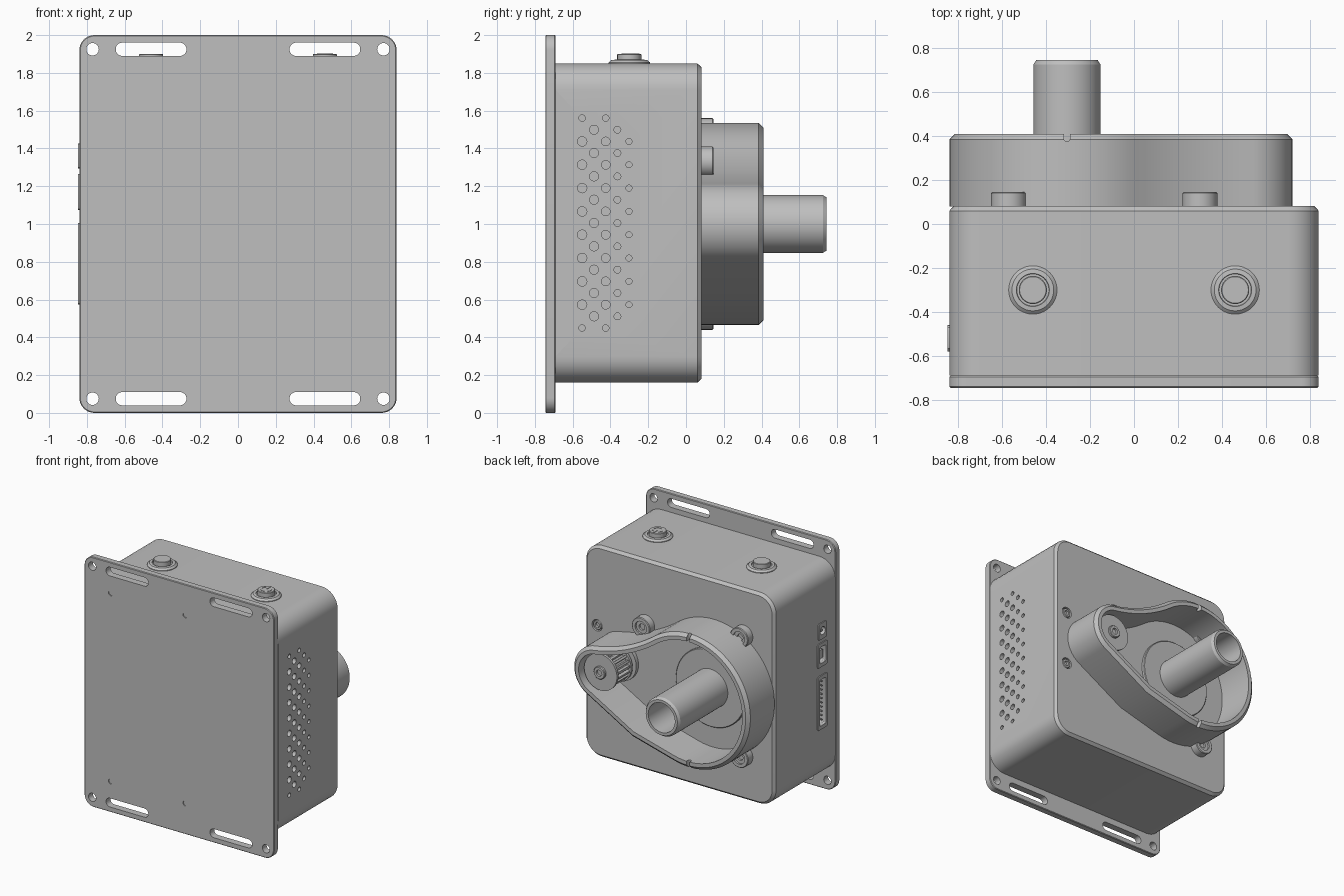
import bpy, bmesh
from math import sin, cos, pi, radians, atan2, acos, hypot, sqrt

cube = bpy.data.objects.get("Cube")
if cube:
    bpy.data.objects.remove(cube, do_unlink=True)

grey = bpy.data.materials.new("plain grey")
grey.use_nodes = True
GREY = (0.52, 0.52, 0.52, 1)
grey.diffuse_color = GREY
grey.node_tree.nodes["Principled BSDF"].inputs["Base Color"].default_value = GREY


# ---- outlines in a flat (u, v) plane ----
def arc(c, r, a0, a1, n):
    return [(c[0] + r * cos(a0 + (a1 - a0) * i / n), c[1] + r * sin(a0 + (a1 - a0) * i / n))
            for i in range(n + 1)]


def circle(c, r, n=32):
    return arc(c, r, 0, 2 * pi, n)[:-1]


def rounded(c, w, h, r, n=8):
    """Rounded rectangle from half width, half height and corner radius."""
    pts = []
    for k, (sx, sy) in enumerate([(1, 1), (-1, 1), (-1, -1), (1, -1)]):
        pts += arc((c[0] + sx * (w - r), c[1] + sy * (h - r)), r, k * pi / 2, (k + 1) * pi / 2, n)
    return pts


# ---- solids made by stacking outlines along an axis ----
PLACE = {"x": lambda u, v, t: (t, u, v), "y": lambda u, v, t: (u, t, v), "z": lambda u, v, t: (u, v, t)}


def stack(bm, axis, levels):
    rings = [[bm.verts.new(PLACE[axis](u, v, t)) for u, v in pts] for t, pts in levels]
    for a, b in zip(rings, rings[1:]):
        for i in range(len(a)):
            j = (i + 1) % len(a)
            bm.faces.new((a[i], a[j], b[j], b[i]))
    bm.faces.new(rings[0])
    bm.faces.new(rings[-1])


def finish(name, bm):
    bmesh.ops.recalc_face_normals(bm, faces=bm.faces)
    mesh = bpy.data.meshes.new(name)
    bm.to_mesh(mesh)
    bm.free()
    mesh.materials.append(grey)
    ob = bpy.data.objects.new(name, mesh)
    bpy.context.collection.objects.link(ob)
    return ob


def smooth(ob):
    bpy.ops.object.select_all(action="DESELECT")
    ob.select_set(True)
    bpy.context.view_layer.objects.active = ob
    bpy.ops.object.shade_smooth_by_angle(angle=radians(25))
    return ob


def solid(name, axis, levels):
    bm = bmesh.new()
    stack(bm, axis, levels)
    return smooth(finish(name, bm))


def turned(name, axis, c, profile, n=48):
    return solid(name, axis, [(t, circle(c, r, n)) for t, r in profile])


def cut(ob, cutters):
    """Subtract a list of (axis, levels) solids from an object."""
    bm = bmesh.new()
    for axis, levels in cutters:
        stack(bm, axis, levels)
    tool = finish("cutter", bm)
    tool.hide_render = True
    mod = ob.modifiers.new("cut", "BOOLEAN")
    mod.object, mod.operation, mod.solver = tool, "DIFFERENCE", "EXACT"
    bpy.context.view_layer.objects.active = ob
    bpy.ops.object.modifier_apply(modifier=mod.name)
    bpy.data.objects.remove(tool, do_unlink=True)
    smooth(ob)


def prism(axis, pts, t0, t1):
    return (axis, [(t0, pts), (t1, pts)])


# ---- mounting plate with corner holes, slots and flush screws ----
MID = (0, 1)
plate = solid("mounting_plate", "y", [
    (-0.745, rounded(MID, 0.835, 0.995, 0.075)), (-0.74, rounded(MID, 0.84, 1.0, 0.08)),
    (-0.695, rounded(MID, 0.84, 1.0, 0.08)), (-0.69, rounded(MID, 0.835, 0.995, 0.075))])
holes = []
for sx in (-1, 1):
    for sz in (-1, 1):
        holes.append(prism("y", circle((sx * 0.77, 1 + sz * 0.925), 0.033), -0.8, -0.6))
        holes.append(prism("y", rounded((sx * 0.46, 1 + sz * 0.925), 0.187, 0.035, 0.034), -0.8, -0.6))
        holes.append(prism("y", circle((-0.275 + sx * 0.33, 1 + sz * 0.754), 0.021, 20), -0.8, -0.738))
cut(plate, holes)

# ---- main housing with vents, connector pockets and screw wells ----
BOX = (0, 1.005)
housing = solid("housing", "y", [
    (-0.69, rounded(BOX, 0.84, 0.845, 0.14)), (0.06, rounded(BOX, 0.84, 0.845, 0.14)),
    (0.082, rounded(BOX, 0.82, 0.825, 0.12))])
holes = []
columns = [(-0.55, 10, 0.025), (-0.487, 9, 0.024), (-0.425, 10, 0.023), (-0.363, 9, 0.018), (-0.302, 8, 0.016)]
for y, rows, r in columns:
    for i in range(rows):
        size = 0.017 if rows == 10 and i in (0, rows - 1) else r
        z = 1.005 + (i - (rows - 1) / 2) * 0.1235
        holes.append(prism("x", circle((y, z), size, 16), 0.78, 0.9))
ports = [("serial_port", 0.79, 0.06, 0.215), ("square_port", 1.17, 0.06, 0.095), ("power_jack", 1.36, 0.05, 0.065)]
for name, z, w, h in ports:
    holes.append(prism("x", rounded((-0.52, z), w, h, 0.012, 3), -0.9, -0.76))
screw_spots = [(0.73, 1.21), (0.73, 0.77)]
for c in screw_spots:
    holes.append(prism("y", circle(c, 0.045), 0.04, 0.2))
cut(housing, holes)
for i, c in enumerate(screw_spots):
    turned(f"housing_screw_{i + 1}", "y", c, [(0.03, 0.038), (0.075, 0.038), (0.08, 0.033), (0.08, 0.02), (0.06, 0.02)], 24)

# ---- connectors on the right side ----
for name, z, w, h in ports:
    c = (-0.52, z)
    rim = rounded(c, w, h, 0.012, 3)
    inner = circle(c, 0.032, len(rim)) if name == "power_jack" else rounded(c, w - 0.022, h - 0.03, 0.01, 3)
    solid(name, "x", [(-0.765, rim), (-0.848, rim), (-0.848, inner), (-0.79, inner)])
for row in (-1, 1):
    for i in range(10):
        c = (-0.52 + row * 0.015, 0.79 + (i - 4.5) * 0.034)
        turned(f"serial_pin_{row}_{i}", "x", c, [(-0.78, 0.006), (-0.83, 0.006)], 8)
solid("square_port_tongue", "x", prism("x", rounded((-0.52, 1.17), 0.018, 0.035, 0.005, 2), -0.78, -0.835)[1])
turned("power_jack_pin", "x", (-0.52, 1.36), [(-0.78, 0.01), (-0.84, 0.01)], 12)

# ---- belt cover: open teardrop wall, hollowed above, cornered below ----
BIG, SMALL, CORNER = (-0.305, 1.0), (0.505, 1.0), (0.2, 0.58)
R_BIG, R_SMALL, R_WAIST = 0.535, 0.215, 1.2


def touch(c, r, side):
    """Angle at which the line from the corner touches a circle."""
    dx, dz = CORNER[0] - c[0], CORNER[1] - c[1]
    return atan2(dz, dx) + side * acos(r / hypot(dx, dz))


def cover_outline(d):
    span = SMALL[0] - BIG[0]
    a, b = R_BIG + R_WAIST, R_SMALL + R_WAIST
    wx = (a * a - b * b + span * span) / (2 * span)
    wz = sqrt(a * a - wx * wx)
    top_big, top_small = atan2(wz, wx), atan2(wz, wx - span)
    low_big, low_small = touch(BIG, R_BIG, -1), touch(SMALL, R_SMALL, 1)
    k = d / (1 + cos(low_big - low_small))
    corner = (CORNER[0] - k * (cos(low_big) + cos(low_small)), CORNER[1] - k * (sin(low_big) + sin(low_small)))
    pts = arc(BIG, R_BIG - d, top_big, low_big + 2 * pi, 56) + [corner]
    pts += arc(SMALL, R_SMALL - d, low_small, top_small, 28)
    waist = (BIG[0] + wx, BIG[1] + wz)
    return pts + arc(waist, R_WAIST + d, top_small + pi, top_big + pi, 14)[1:-1]


cover = solid("belt_cover", "y", [
    (0.08, cover_outline(0)), (0.385, cover_outline(0)), (0.41, cover_outline(0.025)),
    (0.41, cover_outline(0.055)), (0.1, cover_outline(0.055))])
cut(cover, [prism("z", rounded((BIG[0], 0.41), 0.014, 0.034, 0.013), z - 0.06, z + 0.06) for z in (0.48, 1.52)])

# ---- screw lugs around the cover ----
for i, c in enumerate([(-0.57, 1.48), (-0.57, 0.52), (0.3, 1.33)]):
    turned(f"cover_lug_{i + 1}", "y", c, [(0.08, 0.08), (0.14, 0.08), (0.145, 0.075), (0.145, 0.05),
                                          (0.13, 0.05), (0.13, 0.025), (0.115, 0.025)], 32)

# ---- hollow output shaft and its bearing disc ----
turned("bearing_disc", "y", BIG, [(0.09, 0.31), (0.12, 0.31), (0.125, 0.305)], 64)
turned("output_shaft", "y", BIG, [(0.1, 0.153), (0.725, 0.153), (0.745, 0.14), (0.745, 0.118), (0.3, 0.118)], 64)

# ---- toothed pulley on the motor axle ----
turned("motor_boss", "y", SMALL, [(0.09, 0.155), (0.13, 0.155)])
for name, y in (("pulley_back_flange", 0.16), ("pulley_front_flange", 0.34)):
    turned(name, "y", SMALL, [(y, 0.145), (y + 0.02, 0.145)])
teeth = [(SMALL[0] + r * cos(2 * pi * (i + f) / 20), SMALL[1] + r * sin(2 * pi * (i + f) / 20))
         for i in range(20) for f, r in ((0, 0.112), (0.4, 0.112), (0.5, 0.135), (0.9, 0.135))]
solid("pulley_teeth", "y", [(0.17, teeth), (0.35, teeth)])
turned("motor_axle", "y", SMALL, [(0.1, 0.05), (0.375, 0.05), (0.38, 0.045), (0.38, 0.025), (0.362, 0.025)], 24)

# ---- push buttons on top ----
for name, x in (("plain_button", -0.46), ("power_button", 0.46)):
    c = (x, -0.3)
    turned(name, "z", c, [(1.84, 0.11), (1.855, 0.11), (1.868, 0.095), (1.87, 0.075), (1.862, 0.073),
                          (1.862, 0.064), (1.897, 0.064), (1.9, 0.06)])
power = (0.46, -0.3)
ring = arc(power, 0.042, radians(130), radians(410), 24) + arc(power, 0.032, radians(410), radians(130), 24)
solid("power_mark_ring", "z", [(1.899, ring), (1.903, ring)])
bar = rounded((0.46, -0.27), 0.005, 0.025, 0.004, 2)
solid("power_mark_bar", "z", [(1.899, bar), (1.903, bar)])
